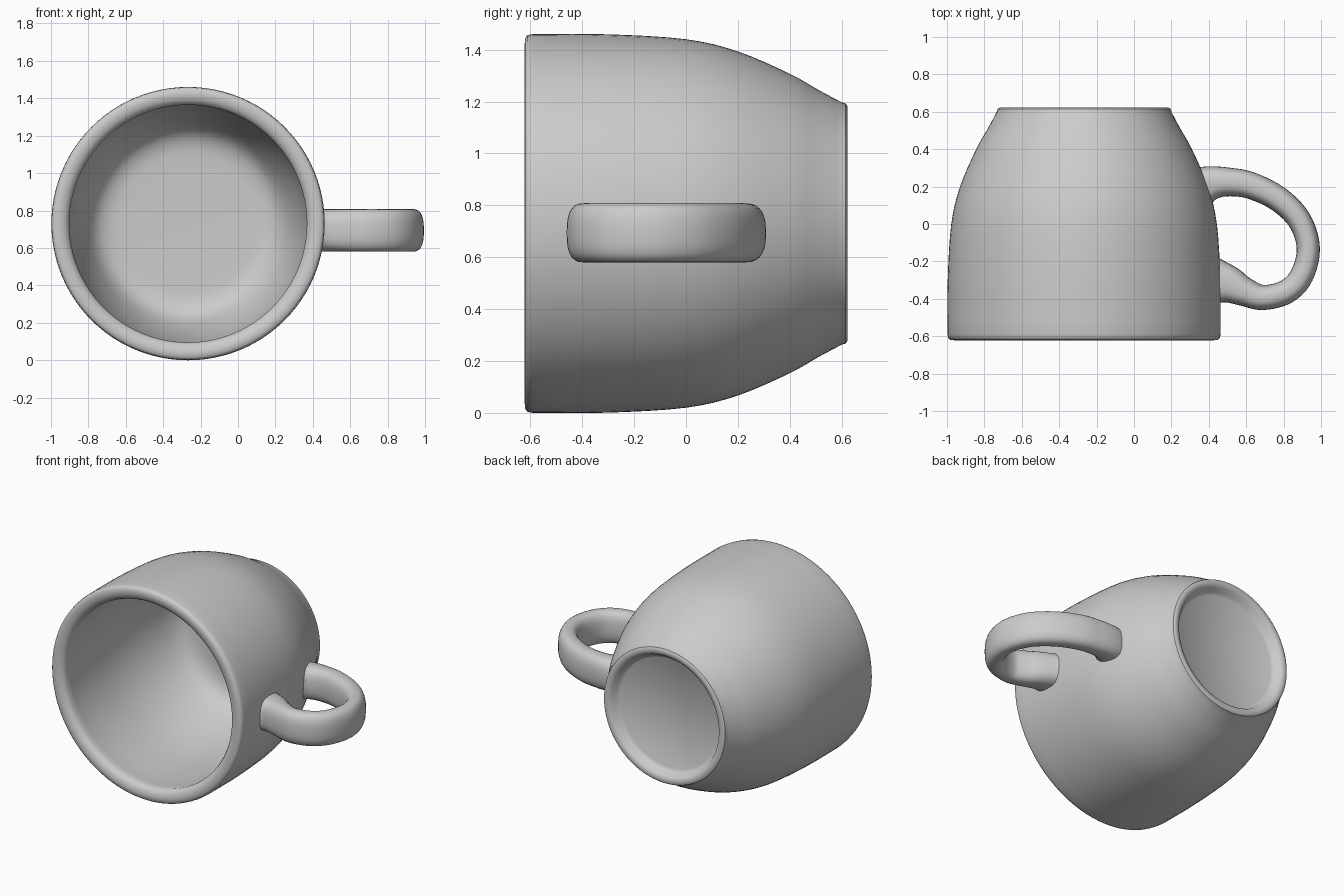
import bpy, bmesh, math
from mathutils import Vector

cube = bpy.data.objects.get("Cube")
if cube:
    bpy.data.objects.remove(cube)

# Single grey ceramic colour
clay = bpy.data.materials.new("grey ceramic")
clay.use_nodes = True
clay.diffuse_color = (0.6, 0.6, 0.6, 1)
clay.node_tree.nodes["Principled BSDF"].inputs["Base Color"].default_value = clay.diffuse_color


def finish(name, bm, angle):
    bmesh.ops.recalc_face_normals(bm, faces=bm.faces)
    mesh = bpy.data.meshes.new(name)
    bm.to_mesh(mesh)
    bm.free()
    mesh.materials.append(clay)
    obj = bpy.data.objects.new(name, mesh)
    bpy.context.collection.objects.link(obj)
    bpy.ops.object.select_all(action="DESELECT")
    obj.select_set(True)
    bpy.context.view_layer.objects.active = obj
    bpy.ops.object.shade_smooth_by_angle(angle=math.radians(angle))
    return obj


def smooth_path(points, steps):
    """Sample a Catmull-Rom curve through the points."""
    pts = [Vector(p) for p in points]
    pts = [2 * pts[0] - pts[1]] + pts + [2 * pts[-1] - pts[-2]]
    out = []
    for a, b, c, d in zip(pts, pts[1:], pts[2:], pts[3:]):
        for i in range(steps):
            t = i / steps
            out.append(b + (c - a) * t / 2 + (2 * a - 5 * b + 4 * c - d) * t * t / 2
                       + (3 * b - a - 3 * c + d) * t ** 3 / 2)
    return out + [pts[-2]]


def bridge(bm, rings):
    for r0, r1 in zip(rings, rings[1:]):
        for i in range(len(r0)):
            j = (i + 1) % len(r0)
            bm.faces.new((r0[i], r0[j], r1[j], r1[i]))


# Cup body: (radius, y) sections turned around a horizontal axis
AXIS_X, AXIS_Z, SIDES = -0.267, 0.73, 96
outside = smooth_path([(0.73, -0.59), (0.729, -0.3), (0.71, 0), (0.663, 0.2),
                       (0.577, 0.4), (0.515, 0.51), (0.467, 0.6)], 4)
inside = smooth_path([(0.635, -0.585), (0.645, -0.4), (0.64, -0.1), (0.61, 0.12),
                      (0.56, 0.3), (0.5, 0.42), (0.42, 0.47), (0.3, 0.48)], 4)
rim = [(0.645, -0.604), (0.665, -0.617), (0.69, -0.622), (0.715, -0.62), (0.726, -0.61)]
foot = [(0.463, 0.615), (0.452, 0.622), (0.43, 0.62), (0.412, 0.61),
        (0.395, 0.575), (0.375, 0.562)]
profile = inside[::-1] + rim + outside + foot

bm = bmesh.new()
rings = []
for r, y in profile:
    angles = [math.tau * i / SIDES for i in range(SIDES)]
    rings.append([bm.verts.new((AXIS_X + r * math.cos(a), y, AXIS_Z + r * math.sin(a)))
                  for a in angles])
bridge(bm, rings)
bm.faces.new(rings[0])
bm.faces.new(rings[-1])
finish("cup_body", bm, 40)

# Handle: (x, y, half thickness) stations with a rounded, wide section
stations = smooth_path([(0.36, 0.2, 0.11), (0.42, 0.22, 0.09), (0.5, 0.225, 0.077),
                        (0.62, 0.207, 0.072), (0.77, 0.135, 0.068), (0.885, 0.02, 0.064),
                        (0.932, -0.13, 0.062), (0.897, -0.275, 0.063),
                        (0.815, -0.362, 0.065), (0.69, -0.393, 0.067),
                        (0.59, -0.362, 0.078), (0.51, -0.325, 0.1),
                        (0.43, -0.305, 0.125)], 5)
HANDLE_Z, HALF_WIDTH, SECTION = 0.694, 0.114, 28


def rounded(value):
    return math.copysign(abs(value) ** 0.75, value)


bm = bmesh.new()
rings = []
for k, s in enumerate(stations):
    ahead, behind = stations[min(k + 1, len(stations) - 1)], stations[max(k - 1, 0)]
    side = Vector((behind.y - ahead.y, ahead.x - behind.x, 0)).normalized()
    centre = Vector((s.x, s.y, HANDLE_Z))
    ring = []
    for i in range(SECTION):
        a = math.tau * i / SECTION
        offset = side * s.z * rounded(math.cos(a))
        offset.z = HALF_WIDTH * rounded(math.sin(a))
        ring.append(bm.verts.new(centre + offset))
    rings.append(ring)
bridge(bm, rings)
bm.faces.new(rings[0])
bm.faces.new(rings[-1])
finish("handle", bm, 60)
